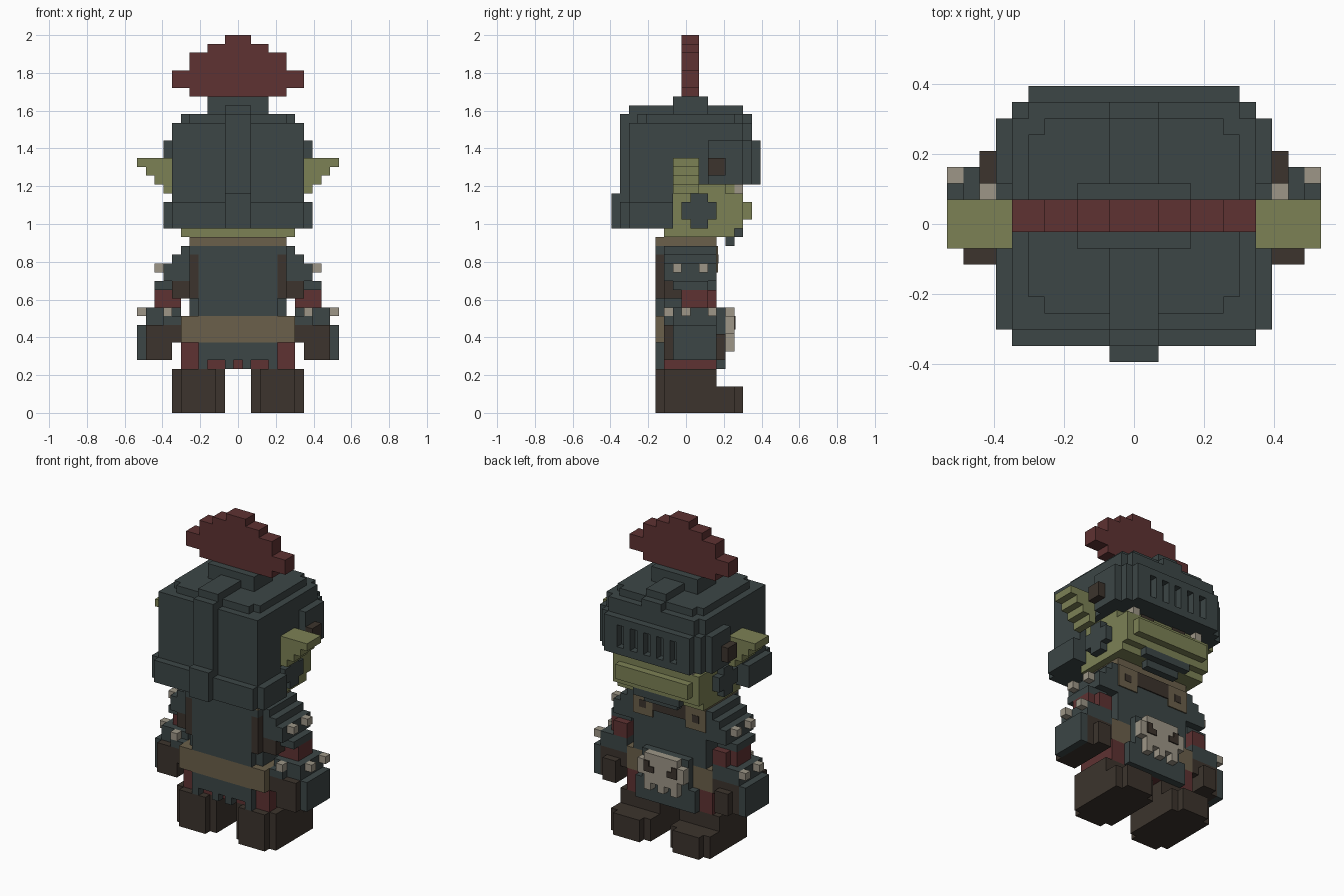
import bpy
import bmesh

if "Cube" in bpy.data.objects:
    bpy.data.objects.remove(bpy.data.objects["Cube"], do_unlink=True)

UNIT = 2 / 43   # edge of one building block
THIN = 0.15     # thickness of painted plates, in blocks


def material(name, red, green, blue):
    mat = bpy.data.materials.new(name)
    mat.use_nodes = True
    colour = (red, green, blue, 1)
    mat.diffuse_color = colour
    shader = next(n for n in mat.node_tree.nodes if n.type == "BSDF_PRINCIPLED")
    shader.inputs["Base Color"].default_value = colour
    shader.inputs["Roughness"].default_value = 0.9
    return mat


STEEL = material("dark steel", .045, .061, .061)
CLOTH = material("dull red cloth", .112, .032, .032)
SKIN = material("olive green skin", .202, .220, .091)
TAN = material("tan leather", .147, .117, .069)
BROWN = material("dark brown leather", .045, .034, .026)
BONE = material("pale bone", .337, .305, .243)


def build(name, mat, boxes):
    """Join boxes (x0, x1, y0, y1, z0, z1), given in blocks, into one object."""
    bm = bmesh.new()
    for x0, x1, y0, y1, z0, z1 in boxes:
        verts = bmesh.ops.create_cube(bm, size=1)["verts"]
        for v in verts:
            v.co.x = (x1 if v.co.x > 0 else x0) * UNIT
            v.co.y = ((y1 if v.co.y > 0 else y0) - .5) * UNIT
            v.co.z = (z1 if v.co.z > 0 else z0) * UNIT
    mesh = bpy.data.meshes.new(name)
    bm.to_mesh(mesh)
    bm.free()
    mesh.materials.append(mat)
    obj = bpy.data.objects.new(name, mesh)
    bpy.context.scene.collection.objects.link(obj)
    return obj


def centred(name, mat, *boxes):
    """Boxes (width, y0, y1, z0, z1) centred on x."""
    return build(name, mat, [(-w / 2, w / 2, *rest) for w, *rest in boxes])


def pair(name, mat, *boxes):
    """Boxes (x0, x1, y0, y1, z0, z1) on the left side, mirrored to the right."""
    build("left_" + name, mat, [(a - .5, b - .5, *rest) for a, b, *rest in boxes])
    build("right_" + name, mat, [(.5 - b, .5 - a, *rest) for a, b, *rest in boxes])


# Helmet shell, neck rim and central ridge
centred("helmet_shell", STEEL,
        (15, -6, 7, 26, 33),
        (13, -6, 8, 26, 33),
        (13, -4, 6, 33, 34),
        (11, -5, 7, 33, 34),
        (15, -6, -1, 21, 26))
centred("helmet_rim", STEEL,
        (17, -6, -1, 21, 24),
        (15, -7, -6, 21, 24))
centred("helmet_ridge", STEEL,
        (3, -6, 7, 33, 35),
        (3, -7, -6, 24, 34),
        (3, 7, 8, 33, 34),
        (3, -8, -6, 21, 25))

# Visor with slits between upright bars
centred("visor_rails", STEEL,
        (13, 8, 9, 26, 27),
        (13, 8, 9, 30, 31))
pair("visor_bars", STEEL, *[(x, x + 1, 8, 9, 27, 30) for x in (1, 3, 5, 6)])
pair("visor_side", STEEL,
     (8, 9, 3, 7, 26, 31),
     (7, 8, 7, 8, 26, 31))
pair("visor_hinge", BROWN, (9, 10, 3, 5, 27, 29))
pair("cheek_plate", STEEL,
     (7, 8, 0, 4, 22, 24),
     (7, 8, 1, 3, 21, 25))

# Plume
centred("plume_base", STEEL, (7, -1, 3, 34, 36))
centred("plume", CLOTH,
        (11, 0, 2, 36, 37),
        (15, 0, 2, 37, 39),
        (11, 0, 2, 39, 41),
        (7, 0, 2, 41, 42),
        (3, 0, 2, 42, 43))

# Head, jaw and stepped ears
centred("head", SKIN,
        (13, -2, 5, 21, 26),
        (11, 4, 6, 21, 26))
centred("jaw", SKIN,
        (13, 3, 7, 21, 25),
        (11, 6, 8, 22, 24))
centred("neck", SKIN, (13, -2, 6, 20, 21))
pair("ear", SKIN, *[(8, 9 + step, -1, 2, 25 + step, 26 + step) for step in range(4)])
centred("chin_guard", STEEL,
        (7, 6, 7, 20, 21),
        (5, 5, 6, 19, 20))
pair("eye", BROWN, (2, 4, 6, 6 + THIN, 25, 26))
pair("tusk", BONE, (5, 6, 6, 7, 25, 26))

# Torso, collar and chest leather
centred("torso", STEEL,
        (9, -3, 4, 11, 19),
        (11, -2, 4, 11, 19),
        (11, -3, 4, 18, 19))
pair("side_lacing", BROWN, (5, 6, -3, -2, 13, 18))
centred("collar", TAN, (11, -3, 4, 19, 20))
pair("chest_patch", TAN, (3, 6, 4, 4 + THIN, 16, 19))
pair("chest_hole", BROWN, (4, 5, 4, 4 + THIN * 1.3, 17, 18))
centred("chest_leather", BROWN, (5, 4, 4 + THIN, 17, 19))

# Belt, buckle skull and skirt
centred("belt", TAN, (13, -3, 4, 8, 11))
centred("buckle_backing", STEEL, (7, 4, 5, 8, 12))
centred("skull", BONE,
        (7, 5, 6, 9, 11),
        (5, 5, 6, 8, 12),
        (1, 5, 6, 7, 8))
pair("skull_tooth", BONE, (2, 3, 5, 6, 7, 8))
pair("skull_eye", BROWN,
     (1.5, 3, 6, 6 + THIN, 9.5, 10.3),
     (2.2, 3, 6, 6 + THIN, 10.3, 11))
centred("trousers", CLOTH, (13, -2, 4, 5, 8))
centred("back_skirt", STEEL, (9, -3, -2, 6, 8))
pair("back_skirt_tooth", STEEL,
     (1, 2, -3, -2, 5, 6),
     (4, 5, -3, -2, 5, 6))
centred("front_skirt", STEEL, (9, 4, 5, 5, 8))

# Boots
pair("boot", BROWN,
     (2, 8, -2, 4, 0, 5),
     (3, 7, -3, 4, 0, 5),
     (2, 8, 3, 6, 0, 3),
     (3, 7, 3, 7, 0, 3))

# Arms: spiked shoulders, sleeves, gauntlets and hands
pair("shoulder", STEEL,
     (5, 7, -2, 4, 17, 19),
     (6, 8, -2, 4, 15, 18),
     (7, 9, -2, 4, 15, 17),
     (7, 10, -1, 3, 14, 15))
pair("shoulder_spike", BONE, *[(9, 10, y, y + 1, 16, 17) for y in (-1, 2)])
pair("upper_arm", BROWN, (6, 8, -2, 0, 13, 15))
pair("sleeve", CLOTH,
     (7, 9, 0, 4, 12, 14),
     (9, 10, 0, 3, 12, 14))
pair("gauntlet", STEEL,
     (7, 9, -1, 4, 10, 12),
     (9, 11, -1, 4, 10, 12),
     (7, 9, -2, -1, 10, 11),
     (11, 12, -1, 4, 6, 10))
pair("gauntlet_spike", BONE,
     (8, 9, -2, -1, 11, 12),
     (11, 12, 0, 1, 11, 12),
     (11, 12, 3, 4, 11, 12))
pair("hand", BROWN,
     (7, 11, -2, 4, 8, 10),
     (8, 11, -2, 4, 6, 8),
     (8, 10, 4, 5, 6, 9))
